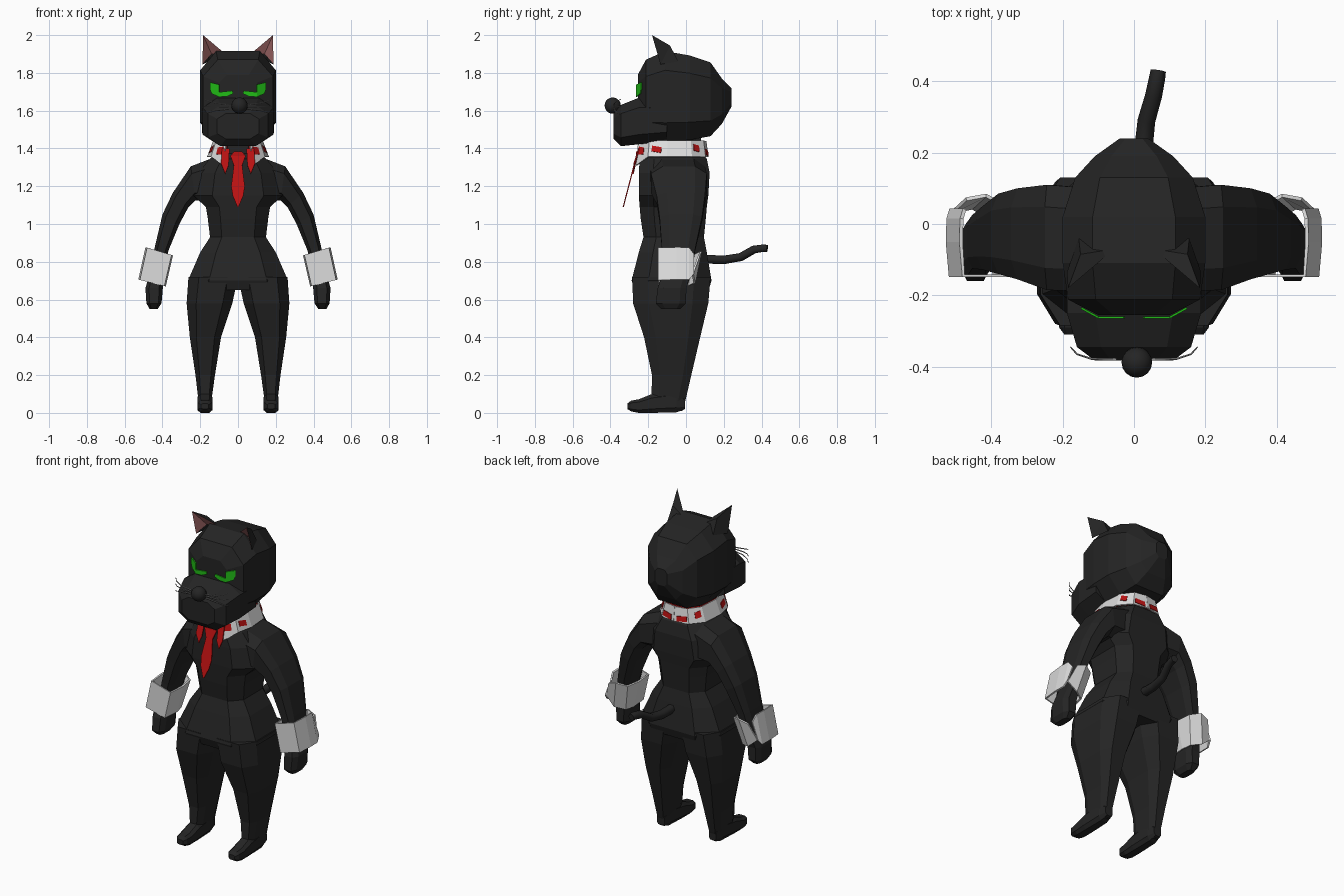
import bpy, bmesh
from mathutils import Vector

cube = bpy.data.objects.get("Cube")
if cube:
    bpy.data.objects.remove(cube)


def material(name, r, g, b):
    m = bpy.data.materials.new(name)
    m.use_nodes = True
    m.diffuse_color = (r, g, b, 1)
    m.node_tree.nodes["Principled BSDF"].inputs["Base Color"].default_value = (r, g, b, 1)
    return m


BLACK = material("black_fur", .018, .018, .018)
WHITE = material("white_cloth", .72, .72, .72)
RED = material("red_cloth", .5, .006, .006)
GREEN = material("green_eye", .015, .5, .008)
PINK = material("pink_ear", .45, .17, .17)
GREY = material("grey_whisker", .3, .3, .3)


def build(name, verts, faces, mats, mirror=False, thick=0):
    """Make a mesh object, optionally mirrored in x and given thickness."""
    me = bpy.data.meshes.new(name)
    me.from_pydata(verts, [], faces)
    for m in mats:
        me.materials.append(m)
    bm = bmesh.new()
    bm.from_mesh(me)
    bmesh.ops.recalc_face_normals(bm, faces=bm.faces)
    bm.to_mesh(me)
    bm.free()
    ob = bpy.data.objects.new(name, me)
    bpy.context.collection.objects.link(ob)
    if thick:
        s = ob.modifiers.new("thickness", "SOLIDIFY")
        s.thickness, s.offset = thick, 0
    if mirror:
        ob.modifiers.new("mirror", "MIRROR").use_mirror_merge = False
    return ob


K = .58
OCTAGON = [(1, -K), (1, K), (K, 1), (-K, 1), (-1, K), (-1, -K), (-K, -1), (K, -1)]


def loft(name, rings, mirror=False):
    """Skin octagonal rings given as (centre, half axis u, half axis v)."""
    verts = [c + u * a + v * b for c, u, v in rings for a, b in OCTAGON]
    n = len(OCTAGON)
    faces = [(r * n + i, r * n + (i + 1) % n, r * n + n + (i + 1) % n, r * n + n + i)
             for r in range(len(rings) - 1) for i in range(n)]
    faces += [tuple(range(n)), tuple(range(len(verts) - n, len(verts)))]
    return build(name, verts, faces, [BLACK], mirror)


def limb_ring(xo, zo, xi, zi, y0, y1):
    """Ring running from an outer to an inner point, and from y0 to y1."""
    return (Vector(((xo + xi) / 2, (y0 + y1) / 2, (zo + zi) / 2)),
            Vector(((xo - xi) / 2, 0, (zo - zi) / 2)), Vector((0, (y1 - y0) / 2, 0)))


def depth_ring(y, half, z0, z1, x=0):
    """Upright ring facing along y."""
    return Vector((x, y, (z0 + z1) / 2)), Vector((half, 0, 0)), Vector((0, 0, (z1 - z0) / 2))


def tube(name, points, radius, mat, mirror=False, taper=1):
    cu = bpy.data.curves.new(name, "CURVE")
    cu.dimensions = "3D"
    cu.bevel_depth, cu.bevel_resolution, cu.use_fill_caps = radius, 1, True
    sp = cu.splines.new("POLY")
    sp.points.add(len(points) - 1)
    for i, p in enumerate(points):
        sp.points[i].co = (*p, 1)
        sp.points[i].radius = 1 + (taper - 1) * i / (len(points) - 1)
    cu.materials.append(mat)
    ob = bpy.data.objects.new(name, cu)
    bpy.context.collection.objects.link(ob)
    if mirror:
        ob.modifiers.new("mirror", "MIRROR").use_mirror_merge = False
    return ob


# Torso and neck: height, half width, front, back
torso = [(1.38, .1, -.2, .08), (1.345, .15, -.245, .11), (1.27, .21, -.25, .125),
         (1.15, .235, -.25, .118), (1.09, .17, -.245, .11), (1.03, .16, -.24, .105),
         (.93, .148, -.225, .095), (.85, .2, -.25, .11), (.7, .265, -.288, .135),
         (.65, .25, -.27, .12)]
loft("torso", [limb_ring(h, z, -h, z, a, b) for z, h, a, b in torso])
loft("neck", [limb_ring(h, z, -h, z, -.21, .08) for z, h in ((1.35, .11), (1.47, .1))])

# Legs, feet, arms with hands
loft("legs", [limb_ring(o, z, i, z, a, b) for z, o, i, a, b in (
    (.72, .262, 0, -.285, .13), (.58, .272, .03, -.28, .118), (.4, .255, .09, -.222, .075),
    (.2, .225, .122, -.18, .028), (.07, .21, .14, -.183, -.002), (.01, .2, .15, -.17, -.02))], True)
loft("feet", [depth_ring(y, h, a, b, .175) for y, h, a, b in (
    (-.005, .025, .02, .08), (-.05, .036, .003, .12), (-.18, .04, 0, .1),
    (-.25, .04, 0, .072), (-.29, .035, .008, .065), (-.31, .02, .02, .05))], True)
loft("arms", [limb_ring(*r) for r in (
    (.12, 1.355, .12, 1.12, -.19, .1), (.25, 1.305, .225, 1.125, -.185, .11),
    (.345, 1.165, .262, 1.09, -.155, .1), (.4, 1.05, .31, 1, -.14, .085),
    (.44, .88, .368, .86, -.128, .05), (.468, .74, .4, .72, -.125, .025),
    (.49, .66, .398, .66, -.15, .002), (.485, .58, .405, .58, -.16, 0),
    (.468, .55, .425, .55, -.13, -.03))], True)

# Head and muzzle: depth, half width, bottom, top
loft("head", [depth_ring(*r) for r in (
    (-.255, .1, 1.59, 1.79), (-.212, .185, 1.45, 1.87), (-.11, .2, 1.435, 1.915),
    (.02, .2, 1.445, 1.892), (.13, .165, 1.465, 1.855), (.19, .11, 1.53, 1.77),
    (.24, .04, 1.62, 1.72))])
loft("muzzle", [depth_ring(*r) for r in (
    (-.383, .11, 1.45, 1.585), (-.345, .16, 1.412, 1.63), (-.25, .188, 1.422, 1.668),
    (-.1, .19, 1.44, 1.66))])

# Nose
bpy.ops.mesh.primitive_uv_sphere_add(segments=16, ring_count=10, radius=.043,
                                     location=(.008, -.388, 1.627))
nose = bpy.context.object
nose.name = "nose"
nose.data.materials.append(BLACK)
bpy.ops.object.shade_smooth()

# Ears: hollow pink front, black back
ear = [(.055, -.07, 1.89), (.188, -.135, 1.845), (.155, -.04, 1.86), (.185, -.18, 2),
       (.14, -.1, 1.9), (.15, -.085, 1.945)]
ears = build("ears", ear, [(0, 4, 3), (4, 1, 3), (0, 5, 3), (0, 2, 5), (2, 1, 5), (1, 3, 5)],
             [PINK, BLACK], True)
for p in ears.data.polygons:
    p.material_index = 0 if 4 in p.vertices else 1

# Half-lidded eyes, bent around the face corner
eye = [(.148, 1.75), (.148, 1.715), (.138, 1.69), (.1, 1.673), (.1, 1.738),
       (.06, 1.675), (.025, 1.69), (.03, 1.706), (.1, 1.698)]
build("eyes", [(x, -.262 + max(0, x - .1) * .55, z) for x, z in eye],
      [(0, 1, 2, 3, 8, 4), (3, 5, 6, 7, 8)], [GREEN], True, .006)

# Whiskers
for i, (z, rise) in enumerate(((1.61, -.02), (1.622, 0), (1.632, .02))):
    tube("whisker_" + str(i + 1), [(.05, -.38, z), (.12, -.378, z + rise * .4),
         (.16, -.365, z + rise), (.178, -.345, z + rise * 1.4)], .0035, GREY, True, .5)

# Collar, with a red band inside and red patches on its panels
RIM = [(0, .115), (.09, .1), (.15, .03), (.16, -.1), (.14, -.2), (.075, -.262)]


def collar_point(i, v, scale=1.0):
    x, y = RIM[i]
    low = 1.31 if i == len(RIM) - 1 else 1.355
    return Vector((x * (1 - .2 * v) * scale, -.065 + (y + .065) * (1 - .06 * v) * scale,
                   low + (1.44 - low) * v))


def band(name, mat, scale, v0, v1):
    verts = [collar_point(i, v, scale) for i in range(len(RIM)) for v in (v0, v1)]
    build(name, verts, [(2 * i, 2 * i + 2, 2 * i + 3, 2 * i + 1) for i in range(len(RIM) - 1)],
          [mat], True, .008)


band("collar", WHITE, 1, 0, 1)
band("tie_band", RED, .92, .1, 1)
patches = ((0, .2, .9, .05, .5), (1, .45, .85, .3, .8), (3, .3, .8, .25, .7), (4, .35, .8, .3, .75))
for n, (i, s0, s1, v0, v1) in enumerate(patches):
    corners = [collar_point(i, v, 1.04).lerp(collar_point(i + 1, v, 1.04), s)
               for s, v in ((s0, v0), (s1, v0 + .1), (s1, v1), (s0, v1 - .1))]
    build("collar_patch_" + str(n + 1), corners, [(0, 1, 2, 3)], [RED], True, .004)

# Tie: centre tail and side strips
tail = [(.02, 1.385), (.04, 1.36), (.022, 1.31), (.036, 1.2), (.028, 1.15), (.003, 1.09)]
verts = [(s * w, -.262 - max(0, 1.36 - z) * .26, z) for w, z in tail for s in (-1, 1)]
build("tie", verts, [(2 * i, 2 * i + 1, 2 * i + 3, 2 * i + 2) for i in range(len(tail) - 1)],
      [RED], thick=.006)
build("tie_strips", [(.045, -.25, 1.4), (.085, -.25, 1.4), (.09, -.275, 1.32),
                     (.068, -.28, 1.265), (.05, -.275, 1.31)], [(0, 1, 2, 3, 4)], [RED], True, .006)

# Shirt cuffs, open at the outer back corner
wrap = [(.06, .042), (.068, .015), (.07, -.05), (.063, -.145), (-.06, -.145),
        (-.066, -.04), (-.055, .05), (0, .08), (.055, .07)]
verts = []
for i, (dx, y) in enumerate(wrap):
    trim = .035 if i in (0, len(wrap) - 1) else 0
    drop = .035 if i >= len(wrap) - 3 else 0
    verts += [(.415 + dx, y, .855 + .3 * dx - trim), (.453 + dx, y - drop, .687 + .25 * dx + trim)]
build("cuffs", verts, [(2 * i, 2 * i + 1, 2 * i + 3, 2 * i + 2) for i in range(len(wrap) - 1)],
      [WHITE], True, .01)

# Tail
tube("tail", [(.02, .08, .815), (.025, .2, .81), (.035, .29, .825), (.055, .36, .865),
              (.065, .41, .872), (.068, .43, .87)], .027, BLACK, taper=.8)
